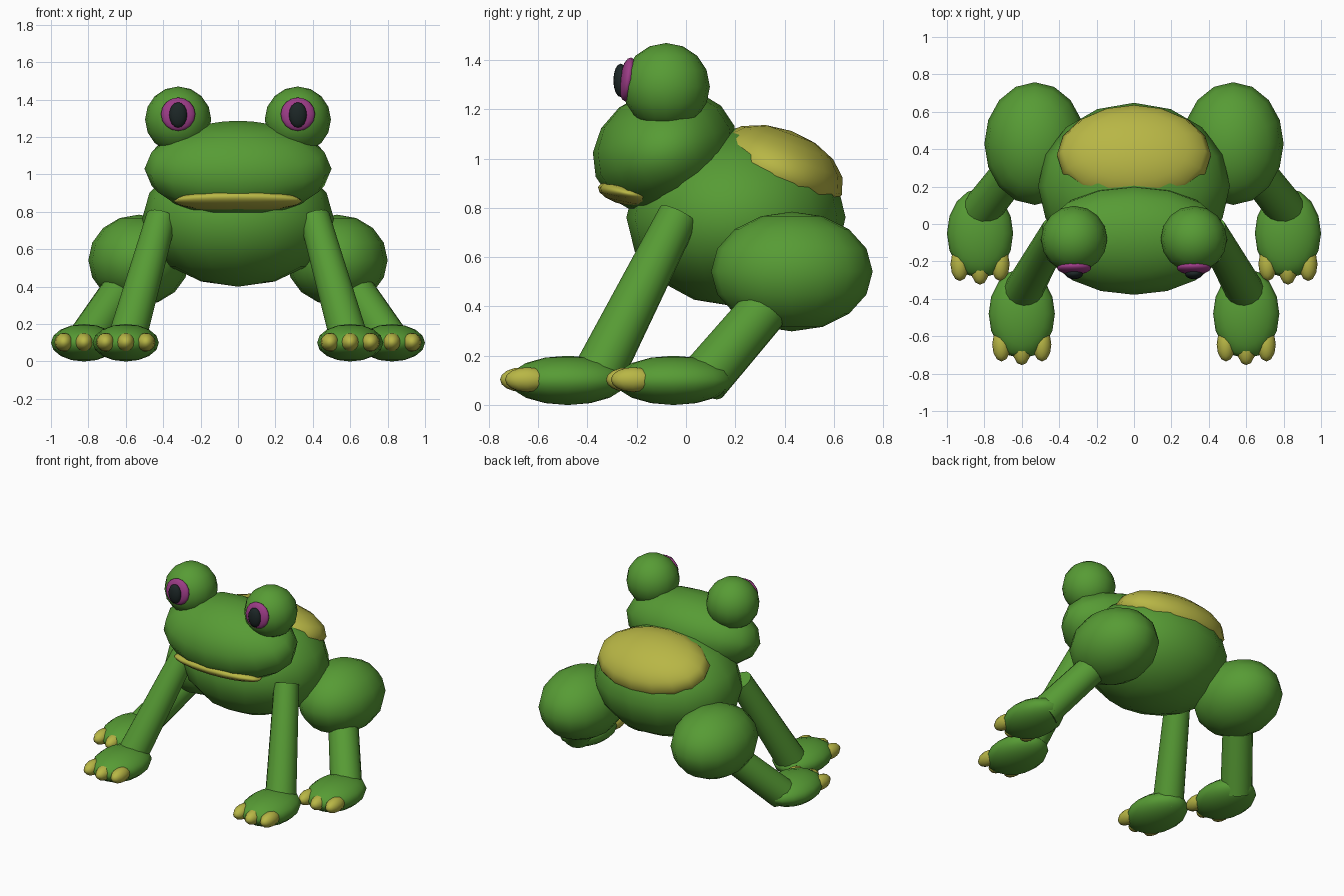
import bpy
from math import radians
from mathutils import Vector

if "Cube" in bpy.data.objects:
    bpy.data.objects.remove(bpy.data.objects["Cube"])


def material(name, rgb):
    m = bpy.data.materials.new(name)
    m.diffuse_color = (*rgb, 1)
    m.use_nodes = True
    m.node_tree.nodes["Principled BSDF"].inputs["Base Color"].default_value = m.diffuse_color
    return m


GREEN = material("green skin", (0.095, 0.33, 0.035))
YELLOW = material("yellow", (0.48, 0.47, 0.06))
MAGENTA = material("magenta", (0.33, 0.045, 0.24))
BLACK = material("dark", (0.012, 0.02, 0.02))


def finish(name, mat):
    ob = bpy.context.object
    ob.name = name
    ob.data.materials.append(mat)
    bpy.ops.object.shade_smooth_by_angle(angle=radians(50))
    return ob


def ball(name, loc, radii, mat, tilt=0, segments=16, rings=8):
    """Ellipsoid, tilted about the x axis (degrees)."""
    bpy.ops.mesh.primitive_uv_sphere_add(
        segments=segments, ring_count=rings, radius=1,
        location=loc, rotation=(radians(tilt), 0, 0))
    bpy.context.object.scale = radii
    return finish(name, mat)


def limb(name, top, bottom, r_top, r_bottom):
    """Tapered cylinder between two points."""
    a, b = Vector(top), Vector(bottom)
    bpy.ops.mesh.primitive_cone_add(
        vertices=16, radius1=r_bottom, radius2=r_top,
        depth=(a - b).length, location=(a + b) / 2)
    ob = bpy.context.object
    ob.rotation_euler = (a - b).to_track_quat('Z', 'Y').to_euler()
    return finish(name, GREEN)


def foot(name, x, y):
    """Flat foot with three toes at the front."""
    ball(name, (x, y, 0.1), (0.177, 0.24, 0.1), GREEN)
    for i in (-1, 0, 1):
        back = 0.02 * abs(i)
        ball(name + "_toe", (x + 0.108 * i, y - 0.185 + back, 0.103),
             (0.05, 0.09, 0.05), YELLOW, segments=12)


# Body, back patch, head and mouth
ball("body", (0, 0.203, 0.762), (0.513, 0.445, 0.362), GREEN)
ball("back_patch", (0, 0.37, 0.95), (0.412, 0.28, 0.173), YELLOW, tilt=-20)
ball("head", (0, -0.085, 1.03), (0.5, 0.3, 0.25), GREEN, tilt=20)
ball("mouth", (0, -0.23, 0.858), (0.345, 0.13, 0.05), YELLOW, tilt=-12)

for s, side in ((-1, "right"), (1, "left")):
    # Eyes
    ball(side + "_eye", (0.32 * s, -0.08, 1.293), (0.177, 0.177, 0.177), GREEN)
    ball(side + "_iris", (0.32 * s, -0.235, 1.322), (0.092, 0.035, 0.09),
         MAGENTA, tilt=-8)
    ball(side + "_pupil", (0.32 * s, -0.265, 1.318), (0.048, 0.03, 0.068), BLACK)
    # Front legs
    limb(side + "_front_leg", (0.41 * s, -0.03, 0.77), (0.6 * s, -0.37, 0.1),
         0.083, 0.104)
    foot(side + "_front_foot", 0.6 * s, -0.48)
    # Hind legs
    ball(side + "_thigh", (0.53 * s, 0.43, 0.542), (0.27, 0.328, 0.243), GREEN)
    limb(side + "_hind_leg", (0.63 * s, 0.31, 0.38), (0.82 * s, 0.07, 0.1),
         0.1, 0.105)
    foot(side + "_hind_foot", 0.823 * s, -0.05)
